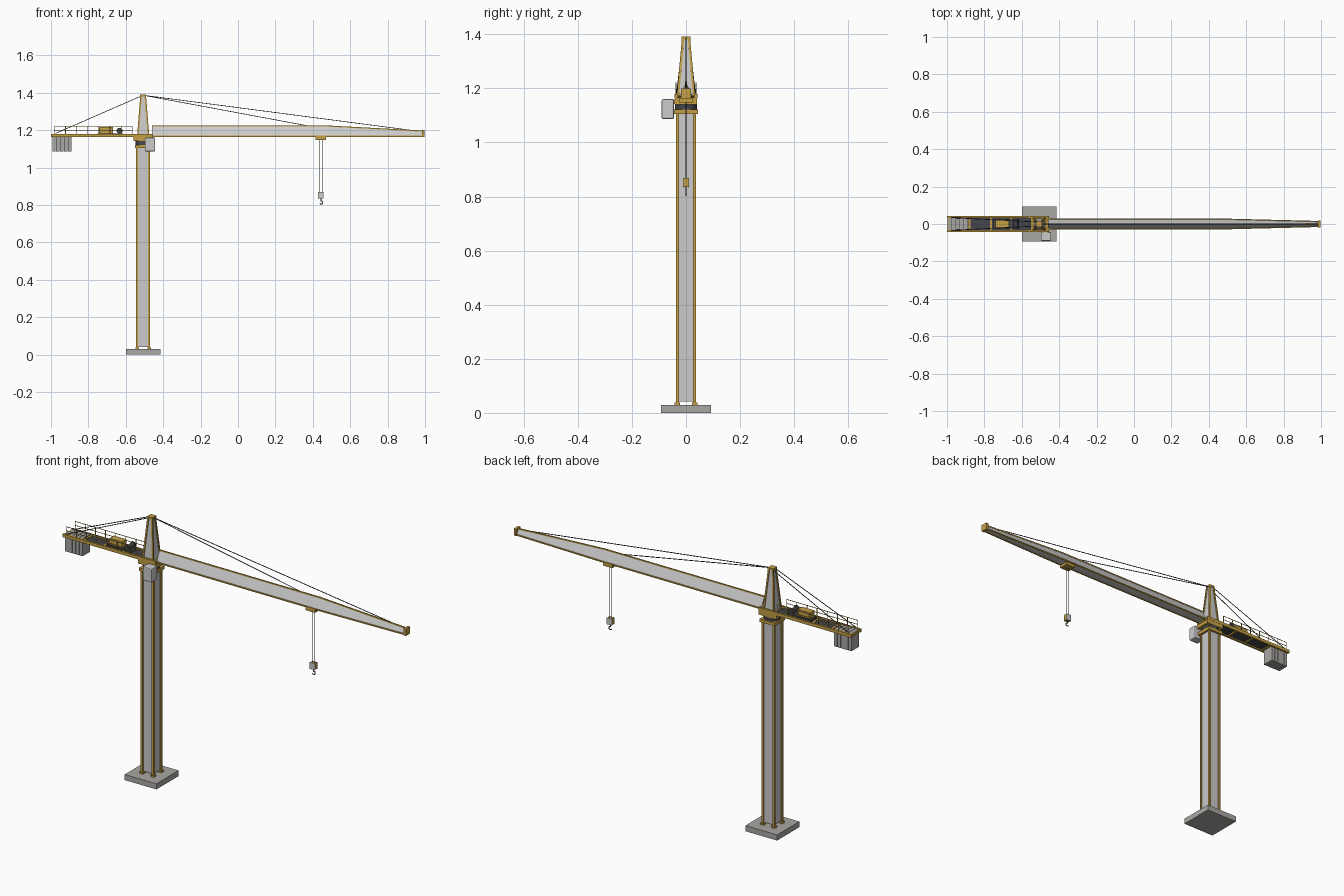
import bpy, bmesh, math
from mathutils import Vector

if "Cube" in bpy.data.objects:
    bpy.data.objects.remove(bpy.data.objects["Cube"])

CX = -0.507  # mast axis


def material(name, rgb):
    m = bpy.data.materials.new(name)
    m.diffuse_color = (*rgb, 1)
    m.use_nodes = True
    m.node_tree.nodes["Principled BSDF"].inputs["Base Color"].default_value = m.diffuse_color
    return m


YELLOW = material("yellow paint", (0.55, 0.35, 0.06))
DARK = material("dark steel", (0.06, 0.06, 0.07))
CONCRETE = material("concrete", (0.40, 0.39, 0.37))


def mesh(name, verts, faces, mat=None):
    me = bpy.data.meshes.new(name)
    me.from_pydata(verts, [], faces)
    ob = bpy.data.objects.new(name, me)
    bpy.context.collection.objects.link(ob)
    if mat:
        me.materials.append(mat)
    return ob


def box(name, x, y, z, mat=None, bevel=0):
    v = [(a, b, c) for a in x for b in y for c in z]
    f = [(0, 1, 3, 2), (4, 6, 7, 5), (0, 4, 5, 1), (2, 3, 7, 6), (0, 2, 6, 4), (1, 5, 7, 3)]
    ob = mesh(name, v, f, mat)
    if bevel:
        b = ob.modifiers.new("bevel", 'BEVEL')
        b.width, b.segments = bevel, 2
    return ob


def bar(name, path, r, mat=None, sides=6, r2=None):
    """Straight bars along each pair of points; four sides gives square stock."""
    bm = bmesh.new()
    for a, b in zip(path, path[1:]):
        a, b = Vector(a), Vector(b)
        d = (b - a).normalized()
        u = d.cross(Vector((0, 1, 0)))
        u = u.normalized() if u.length > 0.01 else Vector((1, 0, 0))
        w = d.cross(u)
        rings = []
        for p, rad in ((a, r), (b, r2 or r)):
            ring = []
            for i in range(sides):
                t = math.tau * (i + 0.5) / sides
                ring.append(bm.verts.new(p + rad * (u * math.cos(t) + w * math.sin(t))))
            rings.append(ring)
        lo, hi = rings
        for i in range(sides):
            j = (i + 1) % sides
            bm.faces.new((lo[i], lo[j], hi[j], hi[i]))
        bm.faces.new(lo[::-1])
        bm.faces.new(hi)
    bmesh.ops.recalc_face_normals(bm, faces=bm.faces)
    ob = mesh(name, [], [], mat)
    bm.to_mesh(ob.data)
    bm.free()
    return ob


def tower(name, z0, z1, half0, half1, leg_r, panel_z0):
    """Four corner legs with panels between them, optionally tapering."""
    corners = [(-1, -1), (1, -1), (1, 1), (-1, 1)]

    def at(c, z):
        t = (z - z0) / (z1 - z0)
        hx, hy = (half0[k] + (half1[k] - half0[k]) * t for k in (0, 1))
        return (CX + c[0] * hx, c[1] * hy, z)
    for i, c in enumerate(corners):
        bar(f"{name}_leg_{i}", [at(c, z0), at(c, z1)], leg_r, YELLOW, 4)
    verts = [at(c, panel_z0) for c in corners] + [at(c, z1) for c in corners]
    mesh(name + "_lattice_panels", verts, [(i, (i + 1) % 4, (i + 1) % 4 + 4, i + 4) for i in range(4)])


# Foundation and mast
box("foundation_slab", (CX - 0.093, CX + 0.093), (-0.093, 0.093), (0, 0.03), CONCRETE)
for sx in (-1, 1):
    for sy in (-1, 1):
        x, y = CX + sx * 0.032, sy * 0.032
        box("foot_plate", (x - 0.010, x + 0.010), (y - 0.010, y + 0.010), (0.03, 0.039), YELLOW)
tower("mast", 0.03, 1.11, (0.032, 0.032), (0.032, 0.032), 0.008, 0.042)

# Slewing unit
box("lower_collar", (CX - 0.044, CX + 0.044), (-0.044, 0.044), (1.105, 1.122), YELLOW)
ring = bar("slewing_ring", [(CX, 0, 1.122), (CX, 0, 1.141)], 0.041, DARK, 32)
box("slewing_platform", (CX - 0.052, CX + 0.052), (-0.041, 0.041), (1.141, 1.165), YELLOW)

# Tower head
tower("head", 1.16, 1.385, (0.029, 0.031), (0.011, 0.011), 0.006, 1.165)
box("head_cap", (CX - 0.016, CX + 0.016), (-0.016, 0.016), (1.381, 1.391), YELLOW)

# Operator cab
box("cab", (-0.498, -0.443), (-0.09, -0.044), (1.087, 1.16), None, 0.005)
box("cab_bracket", (-0.49, -0.46), (-0.05, -0.035), (1.143, 1.158), YELLOW)

# Jib: triangular section, stations of x, half width, bottom, top
stations = [(-0.46, 0.026, 1.168, 1.222), (0.48, 0.026, 1.168, 1.222), (0.99, 0.013, 1.168, 1.195)]
sections = [[(x, -h, b), (x, h, b), (x, 0, t)] for x, h, b, t in stations]
faces = [(s * 3 + i, s * 3 + (i + 1) % 3, s * 3 + 3 + (i + 1) % 3, s * 3 + 3 + i)
         for s in range(2) for i in range(3)]
mesh("jib_lattice_panels", sum(sections, []), faces)
for i, n in enumerate(("front", "back", "top")):
    bar(f"jib_chord_{n}", [s[i] for s in sections], 0.0045, YELLOW, 4)
box("jib_tip", (0.984, 0.998), (-0.018, 0.018), (1.163, 1.2), YELLOW)
box("jib_foot", (-0.475, -0.452), (-0.028, 0.028), (1.16, 1.175), YELLOW)

# Counter-jib with deck and handrails
box("counter_deck", (-0.995, -0.55), (-0.033, 0.033), (1.170, 1.174), DARK)
for x in (-0.998, -0.885, -0.77, -0.66):
    box("counter_cross_beam", (x, x + 0.01), (-0.034, 0.034), (1.164, 1.177), YELLOW)
for s, n in ((-1, "front"), (1, "back")):
    y = s * 0.037
    box(f"counter_beam_{n}", (-1, -0.455), (y - 0.005, y + 0.005), (1.163, 1.18), YELLOW)
    for z in (1.2, 1.221):
        bar(f"handrail_{n}", [(-0.982, y, z), (-0.565, y, z)], 0.0016, YELLOW)
    for i in range(8):
        x = -0.982 + i * 0.417 / 7
        bar(f"rail_post_{n}", [(x, y, 1.178), (x, y, 1.221)], 0.0018, YELLOW)

# Counterweight slabs
for i in range(5):
    x = -0.993 + i * 0.021
    box("counterweight_slab", (x, x + 0.0185), (-0.031, 0.031), (1.086, 1.178), CONCRETE)

# Hoist machinery
box("winch_housing", (-0.742, -0.667), (-0.019, 0.019), (1.182, 1.218), YELLOW, 0.003)
box("winch_base", (-0.75, -0.615), (-0.024, 0.024), (1.174, 1.183), DARK)
bar("winch_drum", [(-0.633, -0.022, 1.197), (-0.633, 0.022, 1.197)], 0.012, DARK, 16)
for y in (-0.024, 0.024):
    bar("drum_flange", [(-0.633, y - 0.002, 1.197), (-0.633, y + 0.002, 1.197)], 0.016, DARK, 16)

# Pendant lines
top = (CX, 0, 1.387)
for s in (-1, 1):
    bar("counter_pendant", [(CX, s * 0.01, 1.387), (-0.975, s * 0.034, 1.183)], 0.002, DARK)
bar("inner_jib_pendant", [top, (0.38, 0, 1.222)], 0.002, DARK)
bar("outer_jib_pendant", [top, (0.93, 0, 1.199)], 0.002, DARK)

# Trolley, hoist ropes and hook
box("trolley", (0.415, 0.47), (-0.026, 0.026), (1.148, 1.163), YELLOW)
for x in (0.435, 0.451):
    bar("hoist_rope", [(x, 0, 1.15), (x, 0, 0.865)], 0.0016, DARK)
box("hook_block", (0.429, 0.457), (-0.009, 0.009), (0.835, 0.868), YELLOW)
for s in (-1, 1):
    y = s * 0.0095
    box("hook_block_cheek", (0.428, 0.458), (y - 0.001, y + 0.001), (0.834, 0.869))
cu = bpy.data.curves.new("hook", 'CURVE')
cu.dimensions = '3D'
cu.bevel_depth, cu.bevel_resolution, cu.use_fill_caps = 0.0025, 2, True
pts = [(0.443, 0.837), (0.443, 0.825)]
for i in range(10):
    t = math.radians(100 - i * 28)
    pts.append((0.445 + 0.0085 * math.cos(t), 0.813 + 0.0085 * math.sin(t)))
sp = cu.splines.new('POLY')
sp.points.add(len(pts) - 1)
for p, (x, z) in zip(sp.points, pts):
    p.co = (x, 0, z, 1)
cu.materials.append(DARK)
bpy.context.collection.objects.link(bpy.data.objects.new("hook", cu))
